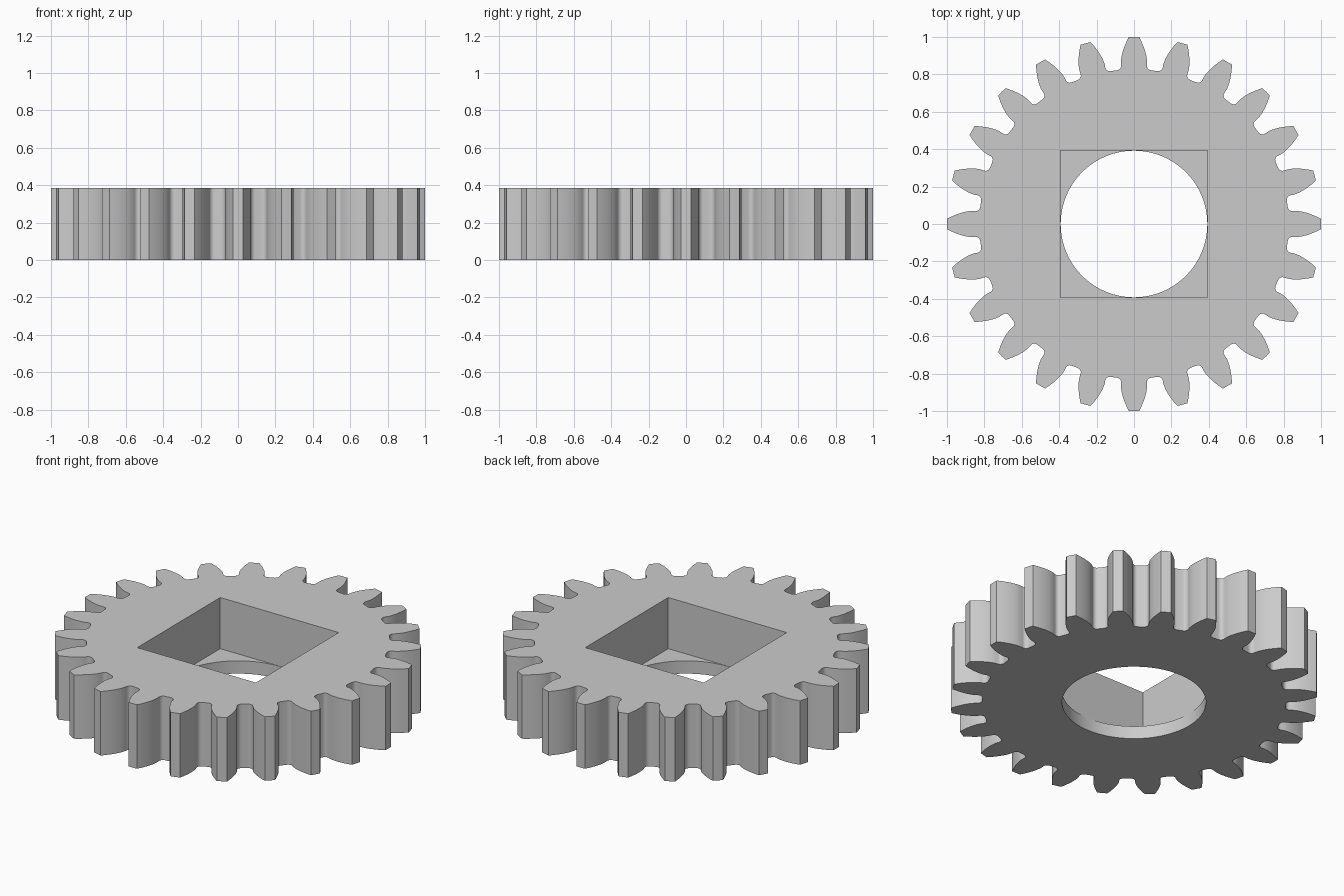
import bpy
import bmesh
from math import pi, sin, cos, tan, asin, acos, sqrt, tau
from mathutils import Vector, Matrix

if "Cube" in bpy.data.objects:
    bpy.data.objects.remove(bpy.data.objects["Cube"])

# Gear proportions, all derived from the module
TEETH = 24
MODULE = 2 / (TEETH + 2)
HEIGHT = 5 * MODULE
FLOOR = MODULE
PITCH_R = MODULE * TEETH / 2
TIP_R = PITCH_R + MODULE
ROOT_R = PITCH_R - 1.25 * MODULE
PRESSURE = pi / 9
BASE_R = PITCH_R * cos(PRESSURE)
FILLET = 0.025
HOLE_R = 0.392
POCKET = 0.394


def polar(r, a):
    return Vector((r * cos(a), r * sin(a)))


def involute(a):
    return tan(a) - a


def half_tooth():
    """Upper half of a tooth lying along +x, from its tip down to the root."""
    base_angle = pi / (2 * TEETH) + involute(PRESSURE)
    pts = []
    steps = 8
    for i in range(steps + 1):
        r = TIP_R + (BASE_R - TIP_R) * i / steps
        pts.append(polar(r, base_angle - involute(acos(min(1, BASE_R / r)))))
    # Rounded corner between the flank and the root circle
    reach = ROOT_R + FILLET
    turn = asin(FILLET / reach)
    centre = polar(reach, base_angle + turn)
    start, end = base_angle - pi / 2, base_angle + turn - pi
    for i in range(7):
        pts.append(centre + polar(FILLET, start + (end - start) * i / 6))
    return pts


def gear_outline():
    half = half_tooth()
    tooth = [Vector((p.x, -p.y)) for p in reversed(half)]
    tooth += [Vector((TIP_R, 0))] + half
    return [Matrix.Rotation(tau * k / TEETH, 2) @ p
            for k in range(TEETH) for p in tooth]


bm = bmesh.new()


def ring(points, z):
    verts = [bm.verts.new((p.x, p.y, z)) for p in points]
    for a, b in zip(verts, verts[1:] + verts[:1]):
        bm.edges.new((a, b))
    return verts


def wall(low, high):
    n = len(low)
    for i in range(n):
        j = (i + 1) % n
        bm.faces.new((low[i], low[j], high[j], high[i]))


def plate(outer, inner):
    """Fill the flat area between two rings."""
    edges = []
    for verts in (outer, inner):
        for a, b in zip(verts, verts[1:] + verts[:1]):
            edges.append(bm.edges.get((a, b)))
    bmesh.ops.triangle_fill(bm, edges=edges, use_beauty=True)


outline = gear_outline()
circle = [polar(HOLE_R, tau * i / 96) for i in range(96)]
square = [polar(POCKET * sqrt(2), pi / 4 + k * pi / 2) for k in range(4)]

# Toothed rim, round through hole and square pocket
rim_low, rim_high = ring(outline, 0), ring(outline, HEIGHT)
hole_low, hole_high = ring(circle, 0), ring(circle, FLOOR)
pocket_low, pocket_high = ring(square, FLOOR), ring(square, HEIGHT)

# Flat surfaces first, then the upright walls
plate(rim_low, hole_low)
plate(rim_high, pocket_high)
plate(pocket_low, hole_high)
wall(rim_low, rim_high)
wall(hole_low, hole_high)
wall(pocket_low, pocket_high)
bmesh.ops.recalc_face_normals(bm, faces=bm.faces[:])

mesh = bpy.data.meshes.new("spur_gear")
bm.to_mesh(mesh)
bm.free()
gear = bpy.data.objects.new("spur_gear", mesh)
bpy.context.collection.objects.link(gear)

# Plain grey
GREY = (0.6, 0.6, 0.6, 1)
mat = bpy.data.materials.new("plain grey")
mat.use_nodes = True
mat.diffuse_color = GREY
mat.node_tree.nodes["Principled BSDF"].inputs["Base Color"].default_value = GREY
mesh.materials.append(mat)

# Smooth tooth flanks with crisp edges
bpy.ops.object.select_all(action="DESELECT")
gear.select_set(True)
bpy.context.view_layer.objects.active = gear
bpy.ops.object.shade_smooth_by_angle(angle=pi / 6)
